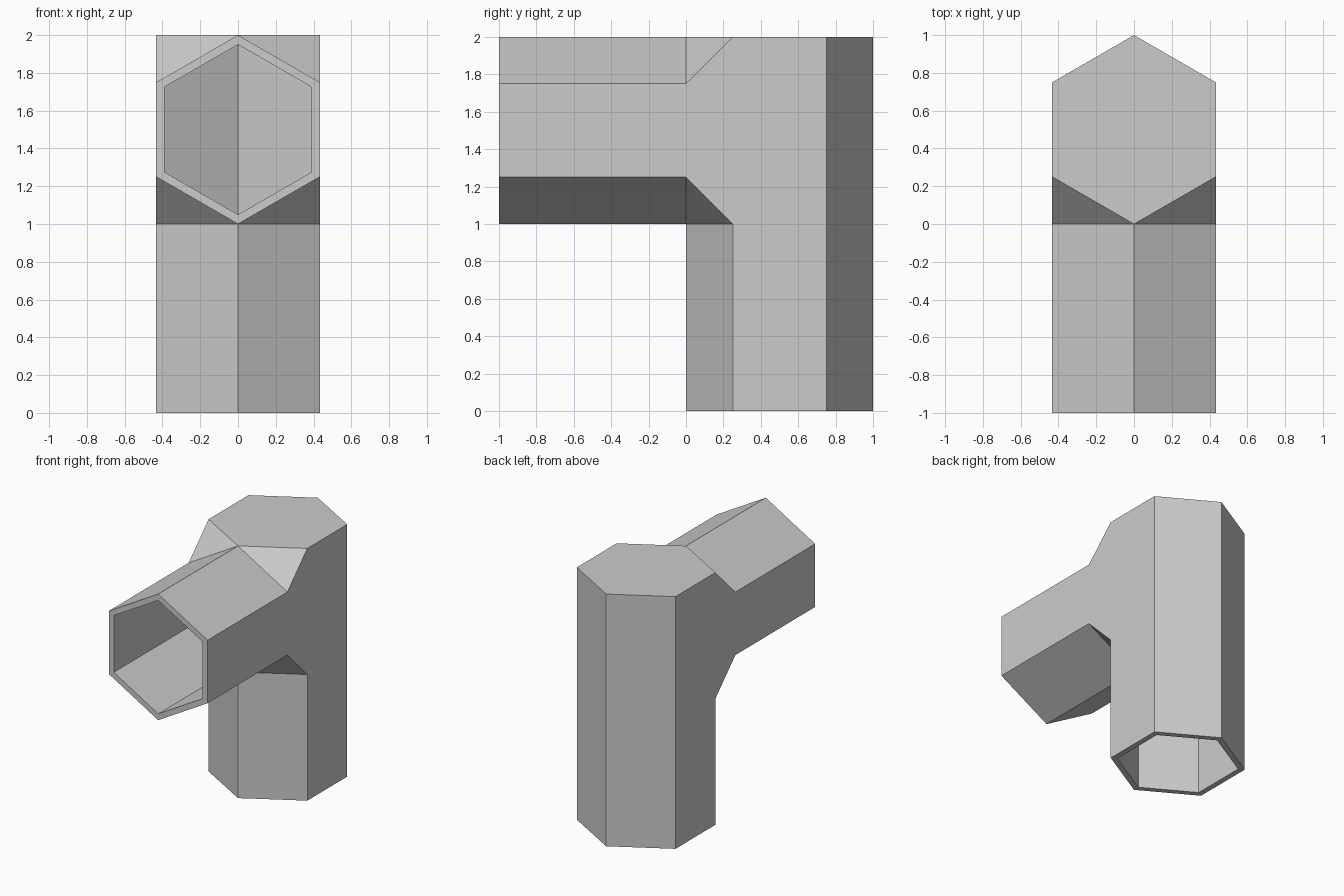
import bpy
import bmesh
from math import sin, cos, pi

if "Cube" in bpy.data.objects:
    bpy.data.objects.remove(bpy.data.objects["Cube"])

RADIUS = 0.5
CENTRE_Y, CENTRE_Z = 0.5, 1.5   # centre of the joint block


def elbow_skin(bm, r):
    """Open hexagonal elbow of radius r; returns its front and bottom rim vertices."""
    # joint block: upright hexagon (top and bottom) plus the front pipe's hexagon
    points = set()
    for i in range(6):
        s = round(r * sin(i * pi / 3), 5)
        c = round(r * cos(i * pi / 3), 5)
        points.add((s + 0.0, round(CENTRE_Y + c, 5), round(CENTRE_Z - r, 5)))
        points.add((s + 0.0, round(CENTRE_Y + c, 5), round(CENTRE_Z + r, 5)))
        points.add((s + 0.0, round(CENTRE_Y - r, 5), round(CENTRE_Z + c, 5)))
    verts = [bm.verts.new(p) for p in sorted(points)]
    bmesh.ops.convex_hull(bm, input=verts)
    edges = list({e for v in verts for e in v.link_edges})
    bmesh.ops.dissolve_limit(bm, angle_limit=0.02, verts=verts, edges=edges)
    faces = {f for v in verts for f in v.link_faces}

    # replace the front face and the bottom face with open pipes
    rims = []
    for axis, end in ((1, -1.0), (2, 0.0)):
        level = min(v.co[axis] for v in verts)
        caps = [f for f in faces if all(abs(v.co[axis] - level) < 1e-4 for v in f.verts)]
        ring = list(caps[0].verts)
        for f in caps:
            faces.discard(f)
            bm.faces.remove(f)
        rim = []
        for v in ring:
            co = v.co.copy()
            co[axis] = end
            rim.append(bm.verts.new(co))
        for i in range(len(ring)):
            bm.faces.new((ring[i - 1], ring[i], rim[i], rim[i - 1]))
        rims.append(rim)
    return rims


bm = bmesh.new()
outer = elbow_skin(bm, RADIUS)
inner = elbow_skin(bm, RADIUS * 0.9)

# close the wall thickness at both mouths
for a, b in zip(outer, inner):
    near = [min(b, key=lambda w: (w.co - v.co).length) for v in a]
    for i in range(len(a)):
        bm.faces.new((a[i - 1], a[i], near[i], near[i - 1]))
bmesh.ops.recalc_face_normals(bm, faces=bm.faces)

mesh = bpy.data.meshes.new("hex_pipe_elbow")
bm.to_mesh(mesh)
bm.free()
bpy.context.collection.objects.link(bpy.data.objects.new("hex_pipe_elbow", mesh))
